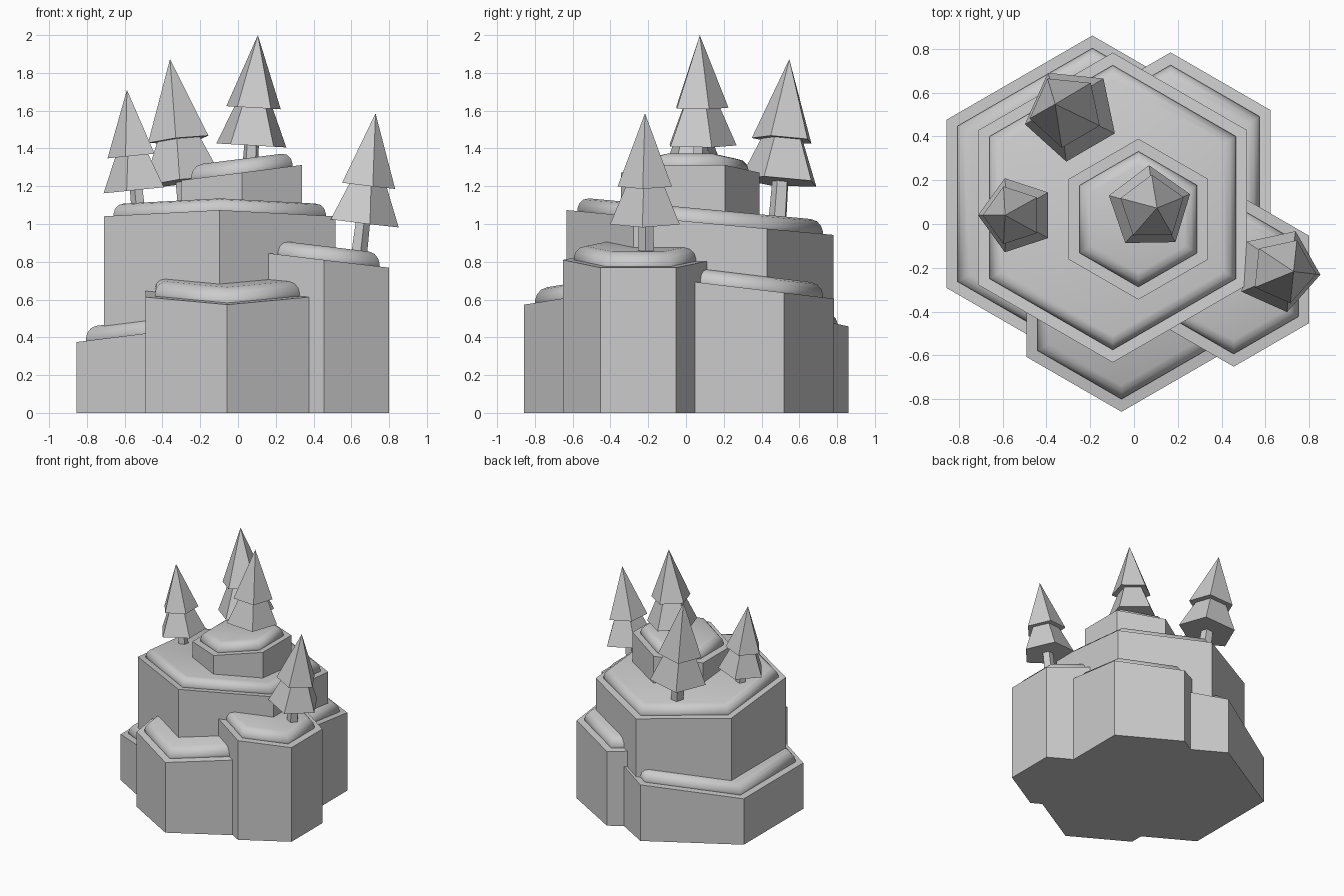
import bpy, bmesh
from math import cos, sin, pi, radians
from mathutils import Matrix, Vector

if "Cube" in bpy.data.objects:
    bpy.data.objects.remove(bpy.data.objects["Cube"])


def add_object(name, bm, smooth=False):
    bmesh.ops.recalc_face_normals(bm, faces=bm.faces)
    for f in bm.faces:
        f.smooth = smooth
    me = bpy.data.meshes.new(name)
    bm.to_mesh(me)
    bm.free()
    ob = bpy.data.objects.new(name, me)
    bpy.context.collection.objects.link(ob)
    return ob


def loft(bm, rings):
    # Stack rings of points into a closed solid
    loops = [[bm.verts.new(p) for p in ring] for ring in rings]
    n = len(loops[0])
    for a, b in zip(loops, loops[1:]):
        for i in range(n):
            j = (i + 1) % n
            bm.faces.new((a[i], a[j], b[j], b[i]))
    bm.faces.new(loops[0][::-1])
    bm.faces.new(loops[-1])


# Hexagonal rock columns with tilted tops:
# name: centre x, y, corner radius, top height at centre, slope x, slope y
COLUMNS = {
    "main": (-0.097, 0.075, 0.707, 1.008, 0.0, -0.093),
    "summit": (0.02, 0.022, 0.367, 1.272, 0.127, 0.0),
    "left_base": (-0.19, 0.092, 0.768, 0.458, 0.125, 0.0),
    "back_right": (0.167, 0.256, 0.527, 0.668, 0.0, -0.12),
    "right": (0.455, -0.253, 0.398, 0.81, -0.12, 0.0),
    "front": (-0.057, -0.357, 0.5, 0.653, 0.0, 0.16),
}
# Snow cross-section: inset from the column wall, height above the rock
SNOW = [(0.05, -0.03), (0.05, 0.015), (0.058, 0.042), (0.077, 0.064), (0.105, 0.073)]

for name, (cx, cy, r, h, sx, sy) in COLUMNS.items():
    def hexagon(inset, dz, flat=False):
        rr = r - inset / cos(pi / 6)
        pts = []
        for k in range(6):
            a = pi / 2 + k * pi / 3
            x, y = rr * cos(a), rr * sin(a)
            pts.append((cx + x, cy + y, 0 if flat else h + sx * x + sy * y + dz))
        return pts

    bm = bmesh.new()
    loft(bm, [hexagon(0, 0, True), hexagon(0, 0)])
    add_object(name + "_rock_column", bm)

    # Rounded snow cap
    bm = bmesh.new()
    loft(bm, [hexagon(i, dz) for i, dz in SNOW])
    add_object(name + "_snow_cap", bm, smooth=True)


# Five-sided leaning fir trees, measured down from the tip:
# name: tip position, scale, corner angle, lean x, lean y
TREES = {
    "summit": ((0.105, 0.073, 2.0), 1.0, 91, 0.057, 0.0),
    "back": ((-0.36, 0.547, 1.873), 1.12, 48, -0.115, 0.07),
    "left": ((-0.588, 0.04, 1.71), 0.91, 180, -0.10, 0.0),
    "right": ((0.728, -0.217, 1.586), 1.0, -6, 0.12, -0.01),
}
# Bottom z, top z, bottom radius, top radius of each tapered piece
PARTS = [
    (-0.385, 0.0, 0.152, 0.0),
    (-0.585, -0.14, 0.195, 0.0),
    (-0.80, -0.55, 0.046, 0.04),
]

for name, (tip, scale, angle, lx, ly) in TREES.items():
    bm = bmesh.new()
    for z0, z1, r0, r1 in PARTS:
        bmesh.ops.create_cone(
            bm, cap_ends=True, segments=5, radius1=r0, radius2=r1, depth=z1 - z0,
            matrix=Matrix.Translation((0, 0, (z0 + z1) / 2)))
    bmesh.ops.remove_doubles(bm, verts=bm.verts, dist=1e-5)
    # Turn the first corner to the wanted direction, then lean the trunk
    first = min(bm.verts, key=lambda v: -v.co.xy.length)
    from_angle = Vector((1, 0)).angle_signed(first.co.xy)
    spin = Matrix.Rotation(radians(angle) + from_angle, 4, 'Z')
    lean = Vector((0, 0, 1)).rotation_difference(Vector((lx, ly, 1))).to_matrix().to_4x4()
    bm.transform(Matrix.Translation(tip) @ lean @ spin @ Matrix.Scale(scale, 4))
    add_object(name + "_fir_tree", bm)
